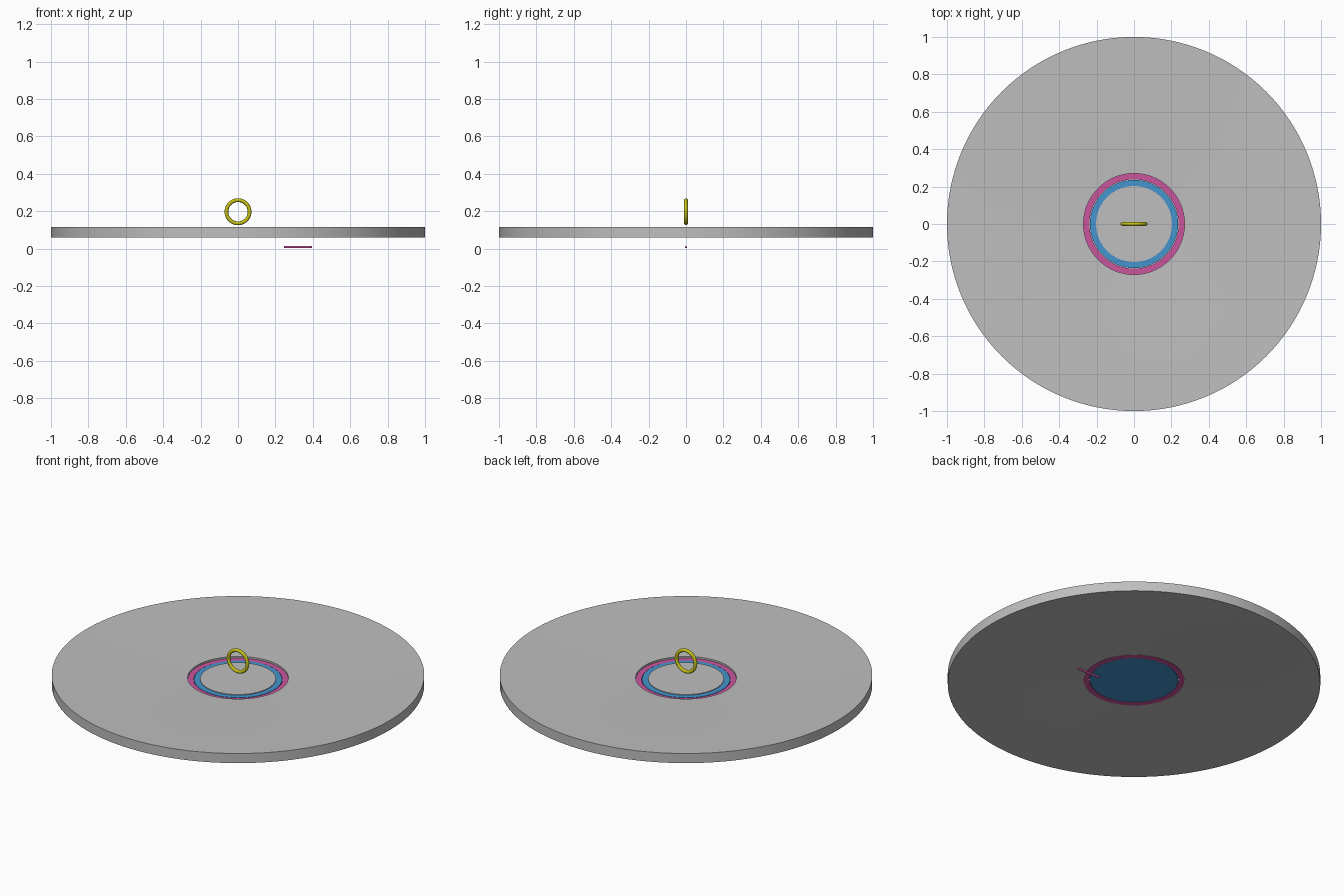
import bpy, bmesh, math

if "Cube" in bpy.data.objects:
    bpy.data.objects.remove(bpy.data.objects["Cube"])

def material(name, rgb):
    m = bpy.data.materials.new(name)
    m.diffuse_color = (*rgb, 1)
    m.use_nodes = True
    m.node_tree.nodes["Principled BSDF"].inputs["Base Color"].default_value = m.diffuse_color
    return m

grey = material("light grey", (0.52, 0.52, 0.52))
pink = material("pink", (0.60, 0.09, 0.34))
blue = material("blue", (0.06, 0.30, 0.62))
yellow = material("yellow", (0.55, 0.52, 0.01))

def lathe(name, profile, mat, closed=True, n=128):
    """Spin an (r, z) profile about z; r = 0 becomes a pole."""
    bm = bmesh.new()
    rings = []
    for r, z in profile:
        if r == 0:
            rings.append([bm.verts.new((0, 0, z))] * n)
        else:
            rings.append([bm.verts.new((r * math.cos(2 * math.pi * i / n),
                                        r * math.sin(2 * math.pi * i / n), z)) for i in range(n)])
    for k in range(len(rings) if closed else len(rings) - 1):
        a, b = rings[k], rings[(k + 1) % len(rings)]
        for i in range(n):
            j = (i + 1) % n
            f = list(dict.fromkeys((a[i], a[j], b[j], b[i])))
            if len(f) > 2:
                bm.faces.new(f)
    bmesh.ops.recalc_face_normals(bm, faces=bm.faces)
    me = bpy.data.meshes.new(name)
    bm.to_mesh(me)
    bm.free()
    ob = bpy.data.objects.new(name, me)
    bpy.context.collection.objects.link(ob)
    finish(ob, name, mat)
    return ob

def finish(ob, name, mat):
    ob.name = name
    ob.data.materials.append(mat)
    bpy.context.view_layer.objects.active = ob
    ob.select_set(True)
    bpy.ops.object.shade_smooth_by_angle(angle=math.radians(30))
    ob.select_set(False)

# Shallow dished basin floor with a central drain hole
lathe("basin_floor", [(0.27, 0.098), (0.45, 0.103), (0.7, 0.110), (1, 0.115),
                      (1, 0.058), (0.7, 0.066), (0.45, 0.075), (0.27, 0.082)], grey)
# Drain seat lining the hole
lathe("drain_seat", [(0.238, 0.080), (0.27, 0.080), (0.27, 0.088), (0.238, 0.088)], pink)
# Plug and its flat cap
lathe("plug_seal", [(0, 0.081), (0.236, 0.081), (0.236, 0.089), (0, 0.089)], blue, closed=False)
lathe("plug_cap", [(0, 0.089), (0.203, 0.089), (0.203, 0.093), (0, 0.093)], grey, closed=False)

# Pull ring standing upright
bpy.ops.mesh.primitive_torus_add(major_radius=0.062, minor_radius=0.010, major_segments=64,
                                 minor_segments=16, location=(0, 0, 0.197),
                                 rotation=(math.pi / 2, 0, 0))
finish(bpy.context.object, "pull_ring", yellow)

# Thin pin below the floor
bpy.ops.mesh.primitive_cylinder_add(vertices=16, radius=0.006, depth=0.15,
                                    location=(0.32, 0, 0.008), rotation=(0, math.pi / 2, 0))
finish(bpy.context.object, "lower_pin", pink)
